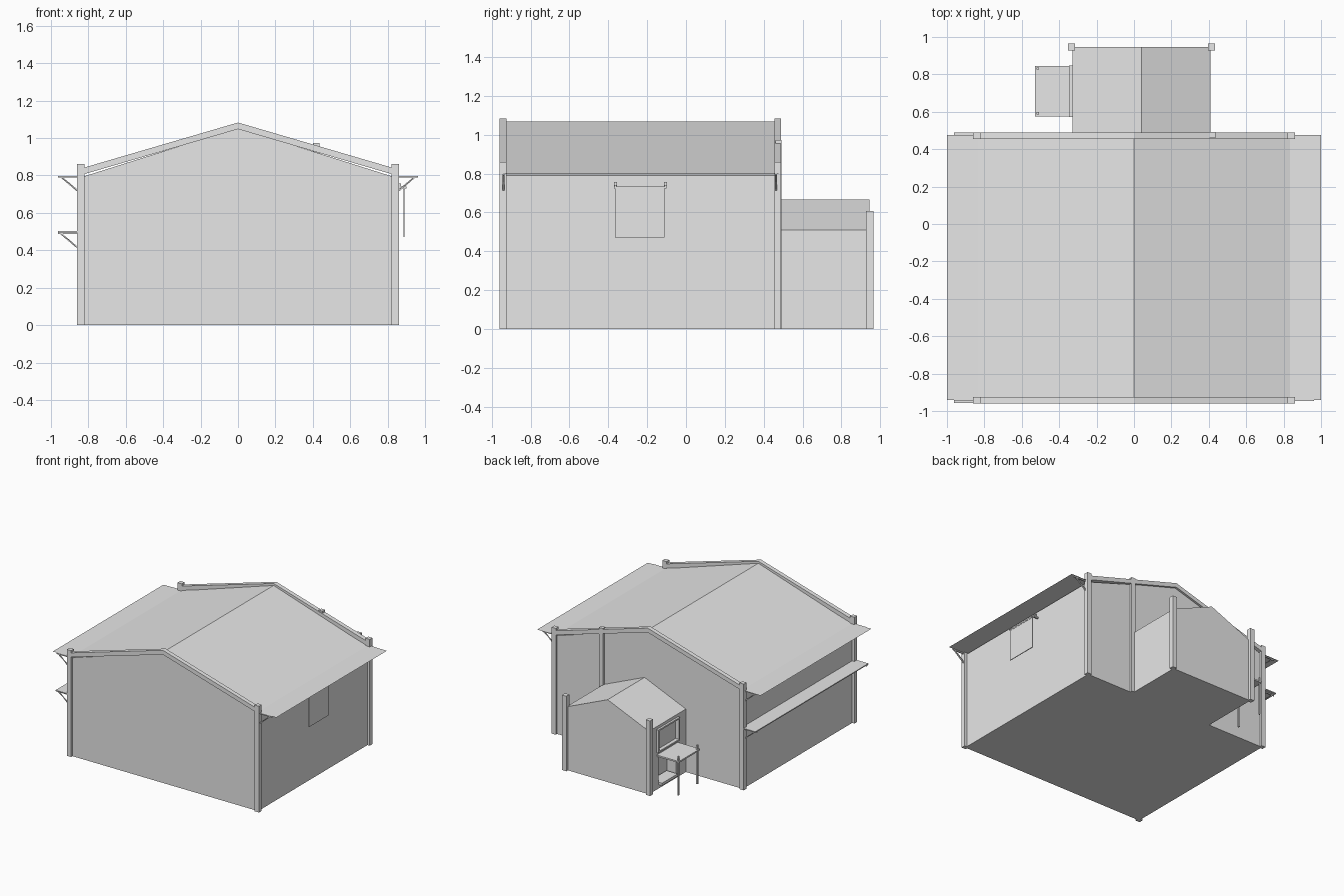
import bpy
import bmesh
from mathutils import Vector

cube = bpy.data.objects.get("Cube")
if cube:
    bpy.data.objects.remove(cube, do_unlink=True)

grey = bpy.data.materials.new("plain grey")
grey.use_nodes = True
grey.diffuse_color = (0.8, 0.8, 0.8, 1)
grey.node_tree.nodes["Principled BSDF"].inputs["Base Color"].default_value = (0.8, 0.8, 0.8, 1)


def finish(name, bm):
    bmesh.ops.recalc_face_normals(bm, faces=bm.faces)
    mesh = bpy.data.meshes.new(name)
    bm.to_mesh(mesh)
    bm.free()
    mesh.materials.append(grey)
    obj = bpy.data.objects.new(name, mesh)
    bpy.context.collection.objects.link(obj)
    return obj


def box(name, x0, x1, y0, y1, z0, z1):
    bm = bmesh.new()
    bmesh.ops.create_cube(bm, size=1)
    for v in bm.verts:
        v.co = ((x0 + x1) / 2 + v.co.x * (x1 - x0),
                (y0 + y1) / 2 + v.co.y * (y1 - y0),
                (z0 + z1) / 2 + v.co.z * (z1 - z0))
    return finish(name, bm)


def prism(name, outline, y0, y1):
    """Closed x-z outline pulled from y0 to y1."""
    bm = bmesh.new()
    face = bm.faces.new([bm.verts.new((x, y0, z)) for x, z in outline])
    new = bmesh.ops.extrude_face_region(bm, geom=[face])["geom"]
    bmesh.ops.translate(bm, vec=Vector((0, y1 - y0, 0)),
                        verts=[g for g in new if isinstance(g, bmesh.types.BMVert)])
    return finish(name, bm)


def sheet(name, path, y0, y1):
    """Open x-z path pulled into a thin sheet."""
    bm = bmesh.new()
    rows = [[bm.verts.new((x, y, z)) for x, z in path] for y in (y0, y1)]
    for i in range(len(path) - 1):
        bm.faces.new((rows[0][i], rows[0][i + 1], rows[1][i + 1], rows[1][i]))
    obj = finish(name, bm)
    if obj.data.polygons[0].normal.z < 0:
        obj.data.flip_normals()
    return obj


def cut(target, cutter):
    cutter.hide_render = True
    mod = target.modifiers.new("opening", 'BOOLEAN')
    mod.operation = 'DIFFERENCE'
    mod.solver = 'EXACT'
    mod.object = cutter
    bpy.context.view_layer.objects.active = target
    bpy.ops.object.modifier_apply(modifier=mod.name)
    bpy.data.objects.remove(cutter, do_unlink=True)


# Main hall and its roof with flat eaves
prism("main_walls", [(-0.84, 0), (0.84, 0), (0.84, 0.79), (0, 1.055), (-0.84, 0.79)], -0.943, 0.473)
sheet("main_roof", [(-1, 0.798), (-0.835, 0.8), (0, 1.067), (0.835, 0.8), (1, 0.798)], -0.94, 0.475)

# Corner posts and gable beams
for end, y0, y1 in (("front", -0.96, -0.925), ("back", 0.455, 0.49)):
    for side, s in (("left", 1), ("right", -1)):
        box(f"{end}_{side}_post", *sorted((s * 0.822, s * 0.86)), y0, y1, 0, 0.86)
    prism(f"{end}_gable_beam", [(-0.83, 0.805), (0, 1.048), (0.83, 0.805),
                               (0.83, 0.84), (0, 1.083), (-0.83, 0.84)], y0, y1)
box("back_wall_post", 0.4, 0.435, 0.46, 0.492, 0, 0.973)


# Eave and awning brackets
def bracket(name, s, y, z):
    rail = [(0.85, z), (0.963, z), (0.963, z - 0.008), (0.95, z - 0.008),
            (0.86, z - 0.072), (0.86, z - 0.084), (0.937, z - 0.008), (0.85, z - 0.008)]
    prism(name, [(s * x, h) for x, h in rail], y - 0.005, y + 0.005)


for end, y in (("front", -0.94), ("back", 0.463)):
    bracket(f"{end}_left_eave_bracket", 1, y, 0.798)
    bracket(f"{end}_right_eave_bracket", -1, y, 0.798)
    bracket(f"{end}_awning_bracket", -1, y, 0.494)
box("side_awning", -0.963, -0.84, -0.957, 0.49, 0.494, 0.502)

# Hanging sign on the left wall
box("hanging_sign", 0.885, 0.891, -0.365, -0.11, 0.472, 0.725)
box("sign_rod", 0.883, 0.893, -0.37, -0.1, 0.724, 0.734)
for i, y in enumerate((-0.363, -0.105)):
    box(f"sign_arm_{i}", 0.84, 0.9, y - 0.006, y + 0.006, 0.73, 0.742)
    box(f"sign_hook_{i}", 0.86, 0.872, y - 0.007, y + 0.007, 0.73, 0.758)

# Annex with a serving window and an alcove below it
annex = prism("annex_walls", [(-0.33, 0), (0.41, 0), (0.41, 0.51), (0.04, 0.667), (-0.33, 0.51)], 0.46, 0.945)
cut(annex, box("window_cutter", -0.4, -0.315, 0.585, 0.835, 0.31, 0.475))
cut(annex, box("alcove_cutter", -0.4, -0.25, 0.6, 0.82, 0.03, 0.26))
for side, x in (("left", 0.415), ("right", -0.335)):
    box(f"annex_{side}_post", x - 0.019, x + 0.019, 0.927, 0.965, 0, 0.607)

# Window frame
for name, z in (("sill", 0.3), ("lintel", 0.475)):
    box(f"window_{name}", -0.347, -0.325, 0.572, 0.848, z, z + 0.012)
for name, y in (("back", 0.836), ("front", 0.572)):
    box(f"window_{name}_jamb", -0.347, -0.325, y, y + 0.012, 0.3, 0.487)

# Serving table and low step
box("table_top", -0.528, -0.33, 0.575, 0.845, 0.268, 0.28)
for i, y in enumerate((0.592, 0.832)):
    box(f"table_leg_{i}", -0.521, -0.509, y - 0.006, y + 0.006, 0, 0.315)
box("low_step", -0.36, -0.26, 0.62, 0.82, 0.03, 0.05)
